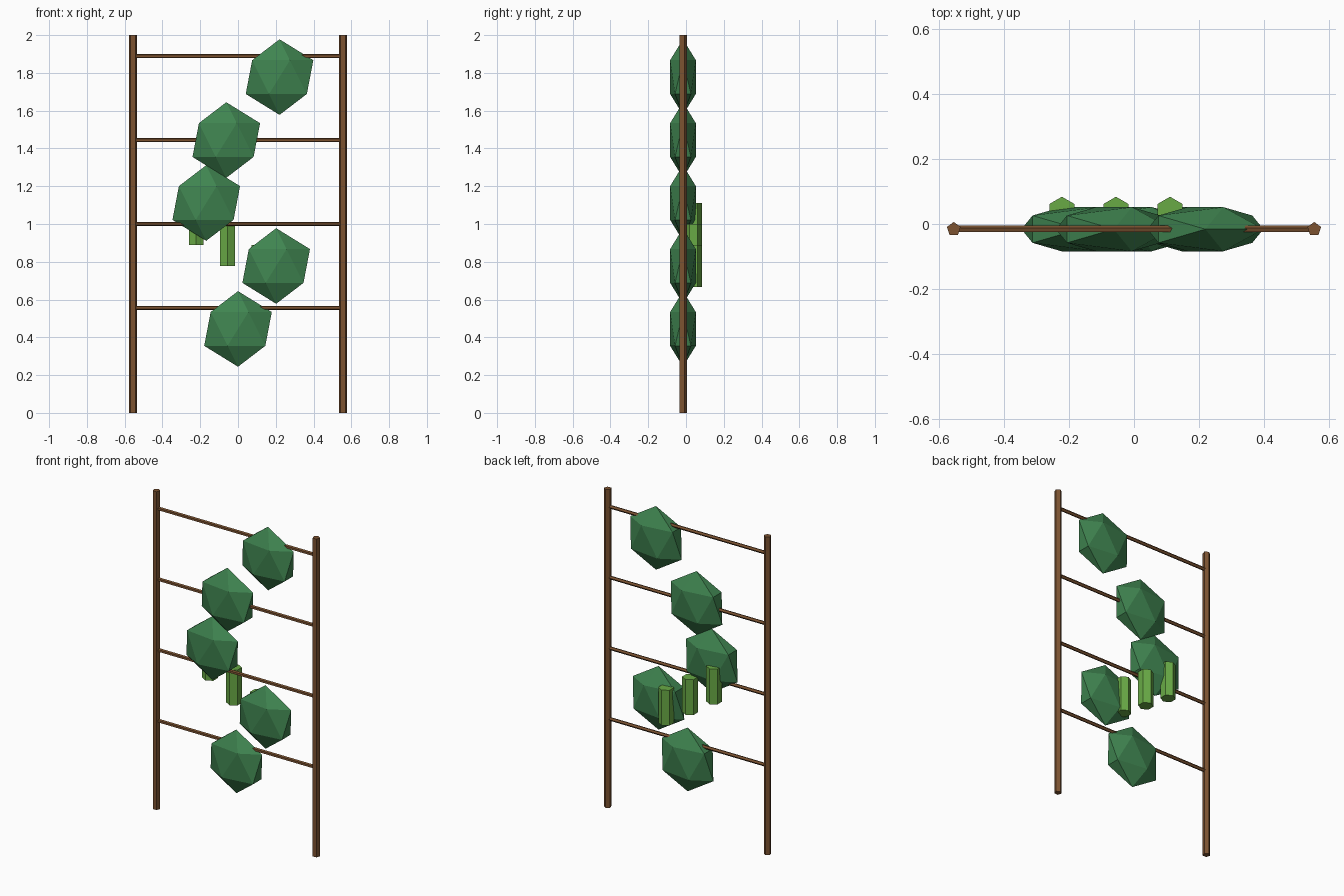
import bpy
import math

if "Cube" in bpy.data.objects:
    bpy.data.objects.remove(bpy.data.objects["Cube"])

S = 1 / 0.9      # design is 1.8 tall, scaled to 2
Y0 = -0.016      # depth of the trellis plane


def material(name, rgb):
    m = bpy.data.materials.new(name)
    m.diffuse_color = (*rgb, 1)
    m.use_nodes = True
    m.node_tree.nodes["Principled BSDF"].inputs["Base Color"].default_value = m.diffuse_color
    return m


wood = material("wood", (0.20, 0.085, 0.03))
leaf = material("leaf", (0.05, 0.23, 0.08))
fruit = material("fruit", (0.14, 0.40, 0.06))


def finish(name, mat):
    ob = bpy.context.object
    ob.name = name
    ob.data.materials.append(mat)
    return ob


def rod(name, mat, sides, radius, length, loc, rot=(0, 0, 0)):
    bpy.ops.mesh.primitive_cylinder_add(vertices=sides, radius=radius * S, depth=length * S,
                                        location=loc, rotation=rot)
    return finish(name, mat)


# Upright posts
for side, x in (("left", -0.5), ("right", 0.5)):
    rod(f"post_{side}", wood, 5, 0.02, 1.8, (x * S, Y0, 0.9 * S))

# Horizontal rungs
for i in range(4):
    rod(f"rung_{i + 1}", wood, 5, 0.01, 1.0, (0, Y0, (0.5 + 0.4 * i) * S),
        (0, math.pi / 2, 0))

# Flattened leaf clumps winding up the trellis
for i in range(5):
    bpy.ops.mesh.primitive_ico_sphere_add(
        subdivisions=1, radius=0.18 * S,
        location=(0.2 * math.sin(2 * i) * S, Y0, (0.4 + 0.3 * i) * S))
    finish(f"leaf_clump_{i + 1}", leaf).scale = (1, 0.4, 1)

# Hanging cucumbers behind the leaves
for i in range(3):
    rod(f"cucumber_{i + 1}", fruit, 6, 0.04, 0.2,
        ((-0.2 + 0.15 * i) * S, Y0 + 0.05 * S, (0.9 - 0.1 * i) * S))
